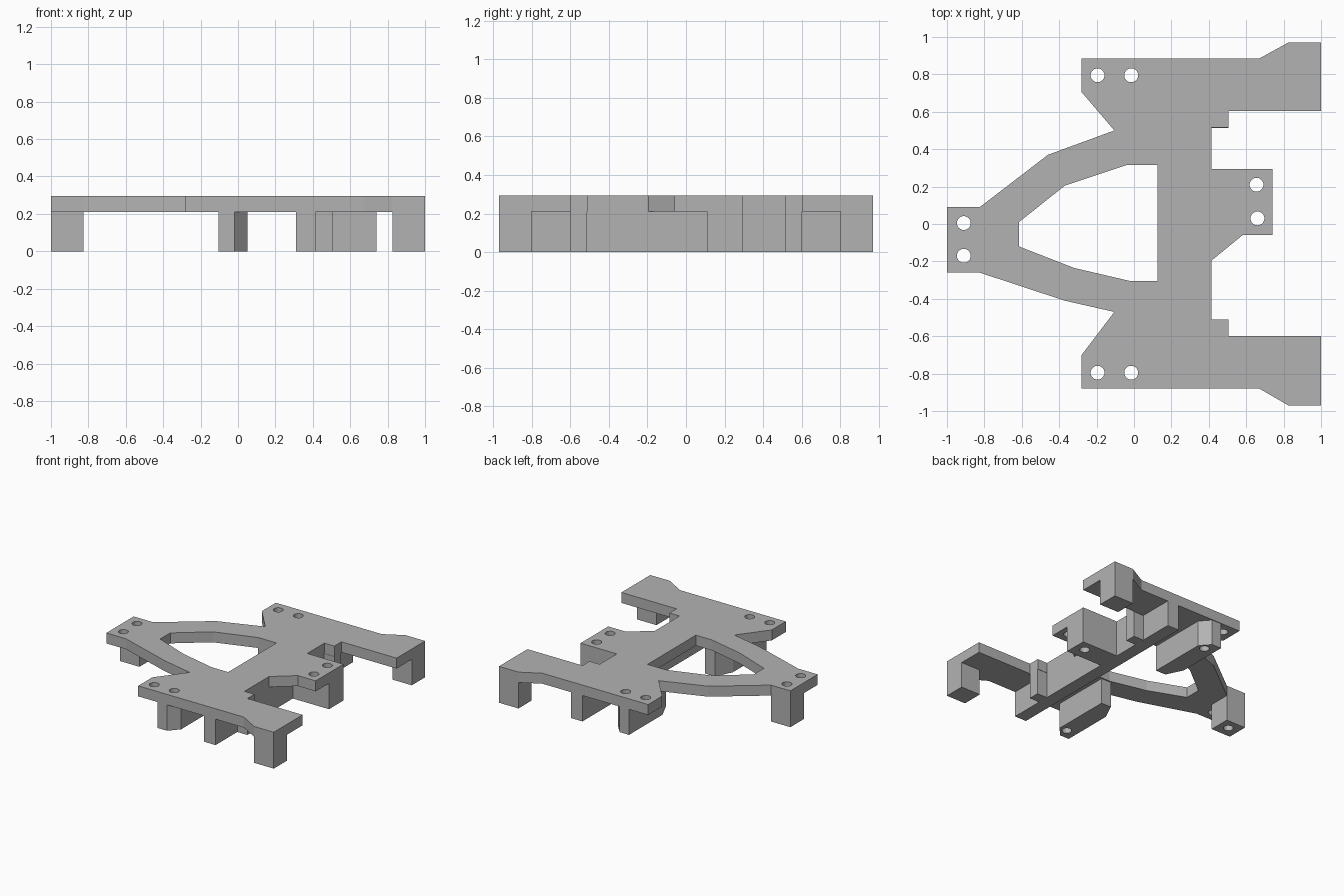
import bpy
import bmesh
import math

if "Cube" in bpy.data.objects:
    bpy.data.objects.remove(bpy.data.objects["Cube"], do_unlink=True)

PLATE_BOTTOM, PLATE_TOP = 0.21, 0.295
HOLE_RADIUS = 0.037

grey = bpy.data.materials.new("plain grey")
grey.use_nodes = True
grey.diffuse_color = (0.45, 0.45, 0.45, 1)
grey.node_tree.nodes["Principled BSDF"].inputs["Base Color"].default_value = grey.diffuse_color


def add_prism(bm, outline, bottom, top):
    """Extrude a flat outline upwards into a closed solid."""
    face = bm.faces.new([bm.verts.new((x, y, bottom)) for x, y in outline])
    made = bmesh.ops.extrude_face_region(bm, geom=[face])["geom"]
    raised = [v for v in made if isinstance(v, bmesh.types.BMVert)]
    bmesh.ops.translate(bm, verts=raised, vec=(0, 0, top - bottom))


def make_object(name, outlines, bottom, top):
    bm = bmesh.new()
    for outline in outlines:
        add_prism(bm, outline, bottom, top)
    bmesh.ops.recalc_face_normals(bm, faces=bm.faces)
    mesh = bpy.data.meshes.new(name)
    bm.to_mesh(mesh)
    bm.free()
    mesh.materials.append(grey)
    obj = bpy.data.objects.new(name, mesh)
    bpy.context.collection.objects.link(obj)
    return obj


def rectangle(left, right, front, back):
    return [(left, front), (right, front), (right, back), (left, back)]


def circle(x, y, radius, sides=32):
    turns = [math.tau * i / sides for i in range(sides)]
    return [(x + radius * math.cos(a), y + radius * math.sin(a)) for a in turns]


def cut(obj, cutter):
    modifier = obj.modifiers.new("cut", "BOOLEAN")
    modifier.operation = "DIFFERENCE"
    modifier.solver = "EXACT"
    modifier.object = cutter
    bpy.context.view_layer.objects.active = obj
    bpy.ops.object.modifier_apply(modifier=modifier.name)


# Plate outline, starting at the nose and running along the back arm
plate_outline = [
    (-1, 0.09), (-0.825, 0.09), (-0.46, 0.37), (-0.105, 0.5),
    (-0.28, 0.705), (-0.28, 0.885), (0.67, 0.885), (0.825, 0.97),
    (1, 0.97), (1, 0.605), (0.505, 0.605), (0.505, 0.515),
    (0.415, 0.515), (0.415, 0.295), (0.74, 0.295), (0.74, -0.06),
    (0.58, -0.06), (0.415, -0.195), (0.415, -0.51), (0.505, -0.51),
    (0.505, -0.6), (1, -0.6), (1, -0.97), (0.825, -0.97),
    (0.67, -0.88), (-0.28, -0.88), (-0.28, -0.7), (-0.105, -0.47),
    (-0.37, -0.41), (-0.825, -0.26), (-1, -0.26),
]
window_outline = [
    (0.125, 0.315), (-0.04, 0.315), (-0.37, 0.205), (-0.615, 0.01),
    (-0.615, -0.12), (-0.32, -0.235), (-0.02, -0.305), (0.125, -0.305),
]
hole_centres = [(-0.91, 0.005), (-0.91, -0.17), (0.655, 0.21), (0.66, 0.03)]
hole_centres += [(x, y) for x in (-0.195, -0.015) for y in (-0.795, 0.795)]

# Cutters for the screw holes and the central window
holes = make_object("hole_cutter", [circle(x, y, HOLE_RADIUS) for x, y in hole_centres], -0.1, 0.4)
window = make_object("window_cutter", [window_outline], 0.1, 0.4)

# Top plate
plate = make_object("top_plate", [plate_outline], PLATE_BOTTOM, PLATE_TOP)
cut(plate, window)
cut(plate, holes)

# Nose post and centre mounting block, each drilled once
nose_post = make_object("nose_post", [rectangle(-1, -0.825, -0.085, 0.09)], 0, PLATE_BOTTOM)
centre_block = make_object("centre_block", [rectangle(0.415, 0.74, 0.11, 0.295)], 0, PLATE_BOTTOM)
cut(nose_post, holes)
cut(centre_block, holes)

# Long rail under the plate
make_object("cross_rail", [rectangle(0.31, 0.415, -0.88, 0.885)], 0, PLATE_BOTTOM)

# Ribs, stubs and corner feet, repeated on both arms
rib_outline = [(-0.105, 0.88), (-0.02, 0.88), (0.05, 0.8),
               (0.05, 0.315), (-0.04, 0.315), (-0.105, 0.45)]
for side, sign in (("back", 1), ("front", -1)):
    for part, outline in (
        ("arm_rib", rib_outline),
        ("rail_stub", rectangle(0.415, 0.505, 0.513, 0.602)),
        ("corner_foot", rectangle(0.825, 1, 0.8, 0.97)),
    ):
        mirrored = [(x, y * sign) for x, y in outline]
        obj = make_object(f"{side}_{part}", [mirrored], 0, PLATE_BOTTOM)
        if part == "arm_rib":
            cut(obj, holes)

# Remove the cutters
for cutter in (holes, window):
    bpy.data.objects.remove(cutter, do_unlink=True)
